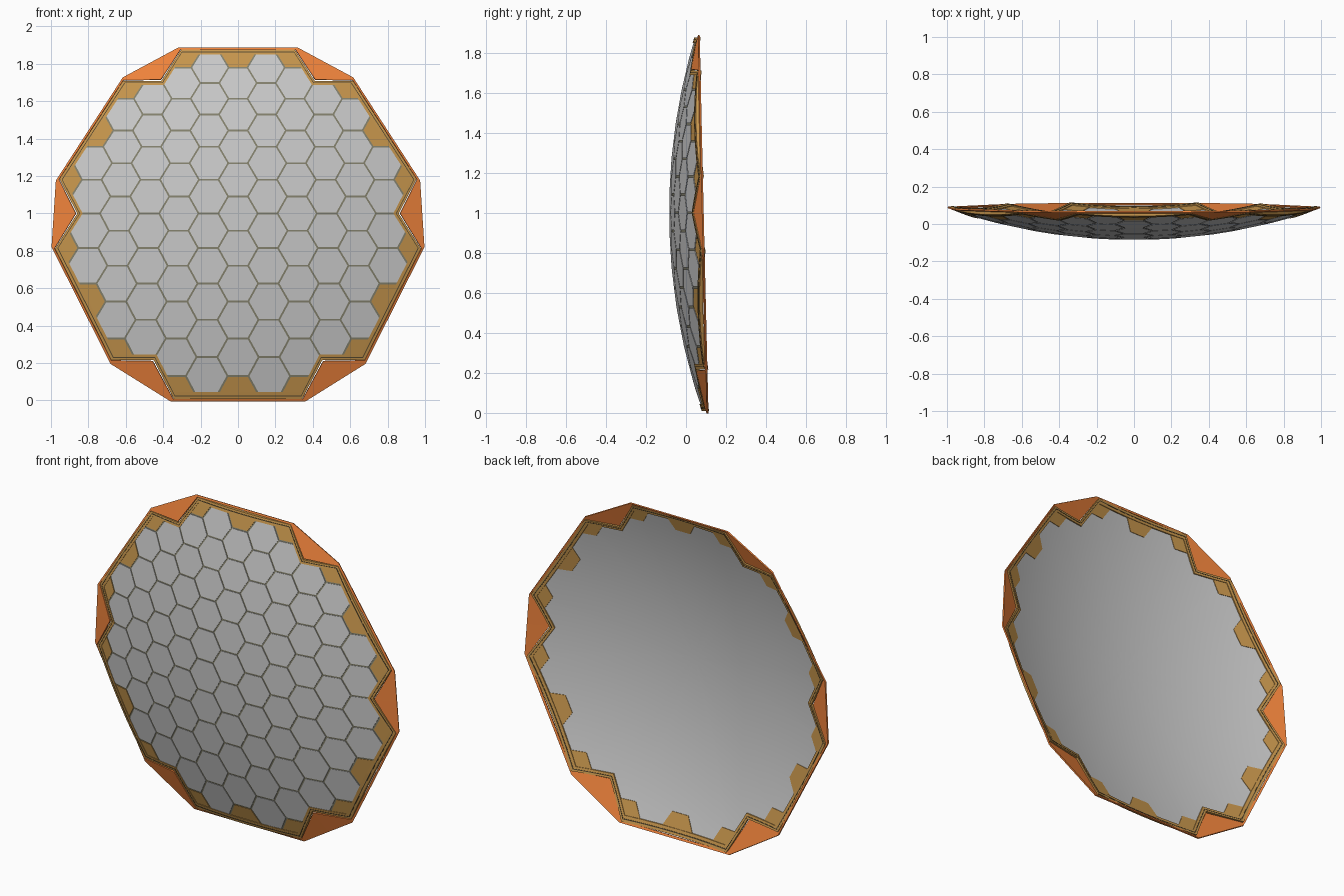
import bpy, bmesh, math

if "Cube" in bpy.data.objects:
    bpy.data.objects.remove(bpy.data.objects["Cube"])

S = 0.1055               # hexagon side in the flat layout
H = S * math.sqrt(3)     # hexagon height
R = 3.03                 # radius of the dish curvature
K = 0.066                # slight taper towards the top


def rot(p, a):
    c, s = math.cos(math.radians(a)), math.sin(math.radians(a))
    return (p[0] * c - p[1] * s, p[0] * s + p[1] * c)


def dish(p, off=0.0):
    """Flat layout point -> point on the curved, tapered dish."""
    w = 1 + K * p[1]
    x, z = p[0] / w, p[1] / w
    return (x, -0.085 + R - math.sqrt(R * R - x * x - z * z) + off, 1.0 + z)


def material(name, rgb):
    m = bpy.data.materials.new(name)
    m.diffuse_color = (*rgb, 1)
    m.use_nodes = True
    m.node_tree.nodes["Principled BSDF"].inputs["Base Color"].default_value = m.diffuse_color
    return m


ORANGE = material("orange", (0.88, 0.23, 0.045))
TAN = material("tan", (0.58, 0.31, 0.075))
SEAM = material("seam", (0.24, 0.23, 0.16))
DARK = material("dark_line", (0.1, 0.07, 0.03))


def make(name, verts, faces, mat=None, facing=0, smooth=False):
    """Create an object; facing = wanted sign of the y normal for open sheets."""
    me = bpy.data.meshes.new(name)
    me.from_pydata(verts, [], faces)
    bm = bmesh.new()
    bm.from_mesh(me)
    bmesh.ops.recalc_face_normals(bm, faces=bm.faces)
    if facing and sum(f.normal.y * f.calc_area() for f in bm.faces) * facing < 0:
        bmesh.ops.reverse_faces(bm, faces=bm.faces)
    bm.to_mesh(me)
    bm.free()
    if smooth:
        me.polygons.foreach_set("use_smooth", [True] * len(me.polygons))
    if mat:
        me.materials.append(mat)
    ob = bpy.data.objects.new(name, me)
    bpy.context.collection.objects.link(ob)
    return ob


# Outline of the tiled area: six sides with a notch at each of the six corners
outline = []
for i in range(6):
    a = 60 * i
    outline += [rot((8 * S, 0), a), rot((5 * H * math.cos(math.pi / 6) + 1.5 * S * -1, 0), a)][:1]
    outline += [rot((3 * S, 5 * H), a - 60), rot((-3 * S, 5 * H), a - 60)]


def subdivide(poly, n):
    pts = []
    for p, q in zip(poly, poly[1:] + poly[:1]):
        pts += [(p[0] + (q[0] - p[0]) * t / n, p[1] + (q[1] - p[1]) * t / n) for t in range(n)]
    return pts


fine = subdivide(outline, 6)
N = len(fine)


def sheet(name, off, mat, facing):
    rings = 14
    verts = [dish((0, 0), off)]
    faces = [(0, 1 + i, 1 + (i + 1) % N) for i in range(N)]
    for k in range(1, rings + 1):
        verts += [dish((p[0] * k / rings, p[1] * k / rings), off) for p in fine]
    for k in range(rings - 1):
        b = 1 + k * N
        faces += [(b + i, b + N + i, b + N + (i + 1) % N, b + (i + 1) % N) for i in range(N)]
    return make(name, verts, faces, mat, facing, True)


def band(name, s0, s1, y0, y1, mat):
    """Closed strip with a box section that follows the outline."""
    verts, faces = [], []
    for s, y in ((s0, y0), (s1, y0), (s1, y1), (s0, y1)):
        verts += [dish((p[0] * s, p[1] * s), y) for p in fine]
    for k in range(4):
        a, b = k * N, (k + 1) % 4 * N
        faces += [(a + i, b + i, b + (i + 1) % N, a + (i + 1) % N) for i in range(N)]
    return make(name, verts, faces, mat)


def plates(name, polys, y0, y1, mat=None):
    verts, faces = [], []
    for poly in polys:
        b, n = len(verts), len(poly)
        verts += [dish(p, y0) for p in poly] + [dish(p, y1) for p in poly]
        faces += [tuple(range(b, b + n)), tuple(range(b + 2 * n - 1, b + n - 1, -1))]
        faces += [(b + i, b + n + i, b + n + (i + 1) % n, b + (i + 1) % n) for i in range(n)]
    return make(name, verts, faces, mat)


def hexagon(c, angles, s, centre=False):
    pts = [(c[0] + s * math.cos(math.radians(a)), c[1] + s * math.sin(math.radians(a))) for a in angles]
    return ([c] if centre else []) + pts


# Grey hexagon tiles on the front
cells = []
for q in range(-6, 7):
    for r in range(-12, 13):
        c = (1.5 * S * q, (r + q / 2) * H)
        if math.hypot(*c) < 7.99 * S:
            cells.append(hexagon(c, range(0, 360, 60), S * 0.95))
plates("hex_tiles", cells, 0.0, 0.004)

# Tan part tiles along the edge: one half and two thirds of a hexagon per side
cut = []
for i in range(6):
    for poly in (hexagon((0, 5 * H), (180, 240, 300, 360), S * 0.95),
                 hexagon((3 * S, 5 * H), (180, 240, 300), S * 0.95, True),
                 hexagon((-3 * S, 5 * H), (240, 300, 360), S * 0.95, True)):
        cut.append([rot(p, 60 * i) for p in poly])
plates("edge_tiles", cut, 0.0, 0.010, TAN)

# Seam layer between tiles and smooth grey back
sheet("seam_layer", 0.003, SEAM, -1)
sheet("dish_back", 0.007, None, 1)

# Tan rim strip with a thin dark line on both faces
band("rim_strip", 0.984, 1.018, -0.003, 0.014, TAN)
band("rim_line", 1.000, 1.005, -0.0045, 0.0155, DARK)

# Orange outer frame: straight chords on the long sides, flat triangles in the notches
outer, inner = [], []
for i in range(6):
    a = dish(rot((-0.338, 0.941), 60 * i - 60))
    b = dish(rot((0.338, 0.941), 60 * i))
    c = dish(rot((0.338, 0.941), 60 * i - 60))
    prev = dish(rot((-0.338, 0.941), 60 * i - 120))
    mid = tuple((u + v) / 2 for u, v in zip(prev, c))
    outer += [mid, c, a]
    inner += [dish(rot((0.866, 0), 60 * i)),
              dish(rot((0.325, 0.930), 60 * i - 60)),
              dish(rot((-0.325, 0.930), 60 * i - 60))]
n = len(outer)
frame = make("outer_frame", outer + inner,
             [(i, (i + 1) % n, n + (i + 1) % n, n + i) for i in range(n)], ORANGE, -1)
mod = frame.modifiers.new("thickness", "SOLIDIFY")
mod.thickness = 0.008
mod.offset = 0
